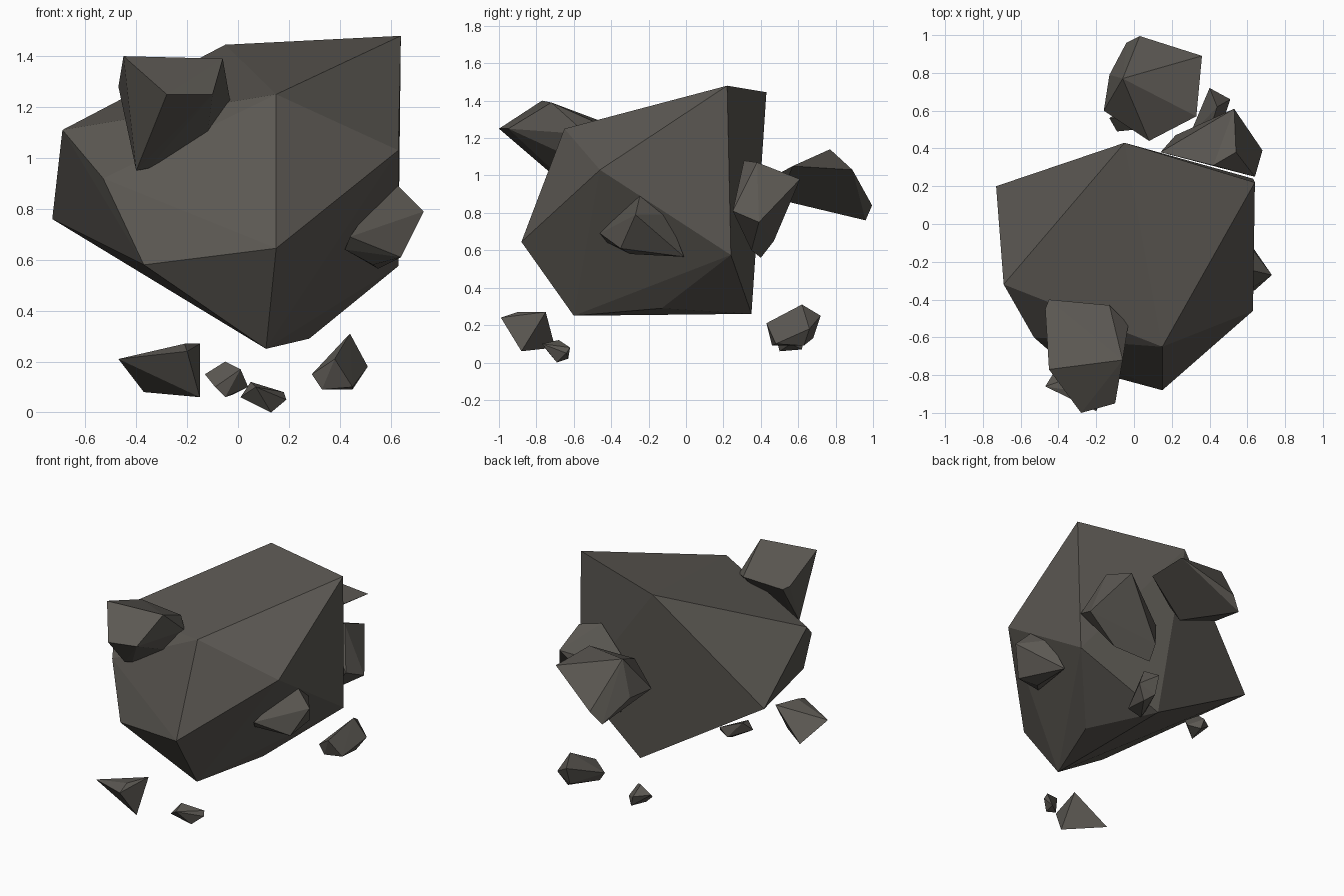
import bpy, bmesh

stone = bpy.data.materials.new("dark_grey_stone")
stone.diffuse_color = (0.105, 0.097, 0.085, 1)


def rock(name, corners):
    """Faceted rock: the convex hull of a few corner points."""
    bm = bmesh.new()
    for c in corners:
        bm.verts.new(c)
    res = bmesh.ops.convex_hull(bm, input=bm.verts)
    loose = [v for v in bm.verts if not v.link_faces]
    bmesh.ops.delete(bm, geom=loose, context='VERTS')
    bmesh.ops.recalc_face_normals(bm, faces=bm.faces)
    me = bpy.data.meshes.new(name)
    bm.to_mesh(me)
    bm.free()
    me.materials.append(stone)
    ob = bpy.data.objects.new(name, me)
    bpy.context.collection.objects.link(ob)
    return ob


# Large floating boulder
rock("main_boulder", [
    (.64, .22, 1.48), (-.05, .43, 1.445), (.15, -.65, 1.25), (.63, -.46, 1.03),
    (.15, -.88, .645), (-.37, -.74, .58), (-.53, -.60, .92), (-.69, -.32, 1.11),
    (-.73, .20, .76), (.11, -.60, .25), (.10, .35, .26), (.28, -.13, .29),
    (.63, .24, .575)])

# Chunks stuck to the boulder
rock("front_upper_chunk", [
    (-.28, -1.0, 1.25), (-.10, -.95, 1.25), (-.45, -.77, 1.40), (-.06, -.72, 1.39),
    (-.45, -.40, 1.27), (-.13, -.43, 1.26), (-.03, -.53, 1.22), (-.47, -.45, 1.28),
    (-.40, -.65, .95), (-.35, -.64, .96), (-.12, -.60, 1.09)])
rock("back_chunk", [
    (-.06, .77, 1.14), (.03, .995, .84), (-.04, .96, .76), (.36, .89, 1.03),
    (.33, .57, 1.05), (.08, .44, .98), (-.16, .60, .90), (-.13, .79, .90),
    (.05, .50, .87)])
rock("back_right_chunk", [
    (.53, .61, .98), (.42, .31, 1.08), (.54, .38, 1.07), (.68, .39, .75),
    (.64, .25, .81), (.14, .38, .85), (.21, .40, .56), (.22, .47, .65),
    (.45, .35, .60)])
rock("right_chunk", [
    (.73, -.27, .79), (.60, -.24, .92), (.60, -.10, .79), (.55, -.01, .565),
    (.64, -.35, .61), (.44, -.46, .69), (.42, -.42, .64), (.53, -.30, .58)])

# Loose stones below
rock("front_left_stone", [
    (-.47, -.86, .21), (-.20, -.99, .24), (-.21, -.90, .27), (-.15, -.75, .27),
    (-.15, -.88, .06), (-.37, -.70, .08)])
rock("front_pebble", [
    (.05, -.68, .12), (.01, -.74, .06), (.13, -.69, 0), (.19, -.64, .05),
    (.18, -.62, .08), (.07, -.77, .10), (.13, -.63, .02)])
rock("back_pebble", [
    (-.05, .56, .20), (-.13, .56, .15), (-.05, .50, .06), (-.02, .62, .07),
    (.04, .56, .10), (.01, .50, .17), (-.09, .49, .10), (-.04, .63, .14)])
rock("back_right_stone", [
    (.44, .62, .31), (.40, .72, .25), (.51, .66, .18), (.45, .63, .09),
    (.33, .46, .09), (.29, .46, .15), (.38, .43, .21), (.40, .68, .13),
    (.45, .48, .10)])
